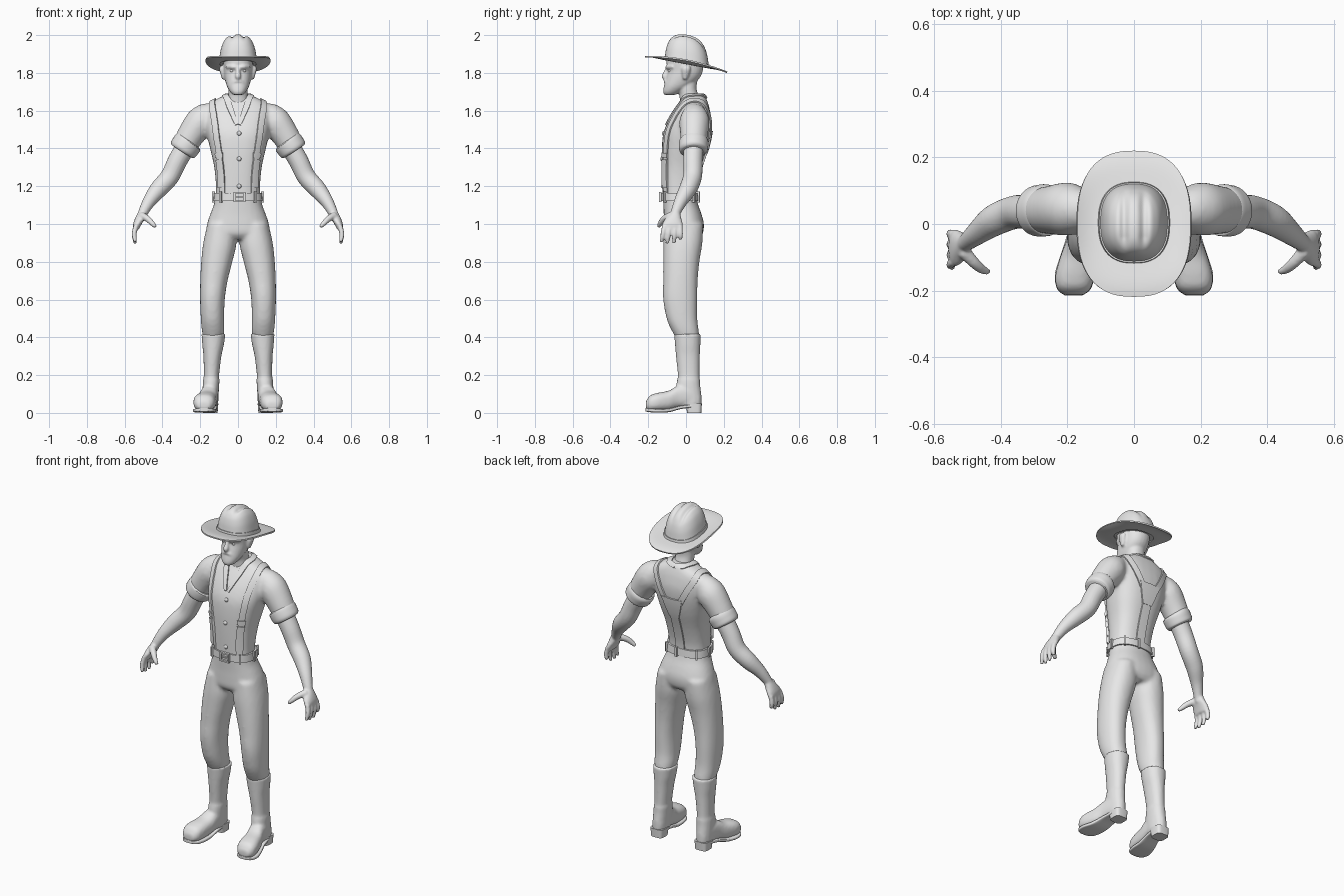
import bpy, bmesh, math
from mathutils import Vector, Matrix
from mathutils.bvhtree import BVHTree

if "Cube" in bpy.data.objects:
    bpy.data.objects.remove(bpy.data.objects["Cube"])

grey = bpy.data.materials.new("plain_grey")
grey.use_nodes = True
grey.diffuse_color = (0.8, 0.8, 0.8, 1)
grey.node_tree.nodes["Principled BSDF"].inputs["Base Color"].default_value = (0.8, 0.8, 0.8, 1)


def dense(rows, k=5):
    """Smoothly interpolate rows of numbers."""
    out = []
    for i in range(len(rows) - 1):
        p0, p1 = rows[max(i - 1, 0)], rows[i]
        p2, p3 = rows[i + 1], rows[min(i + 2, len(rows) - 1)]
        for j in range(k):
            t = j / k
            out.append([0.5 * (2 * b + (c - a) * t + (2 * a - 5 * b + 4 * c - d) * t * t
                               + (3 * b - a - 3 * c + d) * t ** 3)
                        for a, b, c, d in zip(p0, p1, p2, p3)])
    return out + [list(rows[-1])]


def oval(t, power):
    c, s = math.cos(t), math.sin(t)
    return (math.copysign(abs(c) ** (2 / power), c), math.copysign(abs(s) ** (2 / power), s))


def sheet(bm, rings, caps=True):
    loops = [[bm.verts.new(p) for p in ring] for ring in rings]
    n = len(loops[0])
    for a, b in zip(loops, loops[1:]):
        for i in range(n):
            bm.faces.new((a[i], a[(i + 1) % n], b[(i + 1) % n], b[i]))
    if caps:
        bm.faces.new(loops[0][::-1])
        bm.faces.new(loops[-1])


def loft(bm, sections, power=2, n=28):
    rings = []
    for c, u, v in sections:
        pts = [oval(2 * math.pi * i / n, power) for i in range(n)]
        rings.append([c + u * a + v * b for a, b in pts])
    sheet(bm, rings)


def slab(bm, rows, power=2.2, axis="z", k=5):
    """Rows of (height, x0, x1, y0, y1), or (y, x0, x1, z0, z1) for axis y."""
    secs = []
    for h, a0, a1, b0, b1 in (dense(rows, k) if k else rows):
        b = (b0 + b1) / 2
        c = Vector(((a0 + a1) / 2, b, h) if axis == "z" else ((a0 + a1) / 2, h, b))
        v = Vector((0, 1, 0) if axis == "z" else (0, 0, 1)) * (b1 - b0) / 2
        secs.append((c, Vector(((a1 - a0) / 2, 0, 0)), v))
    loft(bm, secs, power)


def centred(rows):
    return [(z, -w, w, y0, y1) for z, w, y0, y1 in rows]


def tube(bm, pts, side=1, n=20):
    """Round tube through (x, y, z, radius)."""
    pts = dense(pts)
    pos = [Vector((p[0] * side, p[1], p[2])) for p in pts]
    secs = []
    for i, p in enumerate(pts):
        t = (pos[min(i + 1, len(pos) - 1)] - pos[max(i - 1, 0)]).normalized()
        u = t.cross(Vector((0, 1, 0))).normalized()
        secs.append((pos[i], u * p[3], u.cross(t) * p[3]))
    loft(bm, secs, 2, n)


def finish(name, bm, voxel=0, smooth=0, mirror=False, thick=0):
    bmesh.ops.recalc_face_normals(bm, faces=bm.faces[:])
    me = bpy.data.meshes.new(name)
    bm.to_mesh(me)
    bm.free()
    me.materials.append(grey)
    for p in me.polygons:
        p.use_smooth = True
    ob = bpy.data.objects.new(name, me)
    bpy.context.scene.collection.objects.link(ob)
    if voxel:
        m = ob.modifiers.new("blend", "REMESH")
        m.mode, m.voxel_size, m.use_smooth_shade = "VOXEL", voxel, True
        m = ob.modifiers.new("soften", "SMOOTH")
        m.factor, m.iterations = 0.5, smooth
    else:
        if thick:
            m = ob.modifiers.new("thickness", "SOLIDIFY")
            m.thickness, m.offset = thick, 0
        m = ob.modifiers.new("crisp", "EDGE_SPLIT")
        m.split_angle = math.radians(42)
    if mirror:
        ob.modifiers.new("mirror", "MIRROR").use_mirror_merge = False
    return ob


# Shirt: torso and both sleeves blended together
bm = bmesh.new()
slab(bm, centred([(1.12, .118, -.122, .05), (1.2, .117, -.125, .055), (1.3, .126, -.128, .08),
                  (1.4, .148, -.128, .112), (1.48, .165, -.12, .13), (1.55, .172, -.092, .135),
                  (1.61, .172, -.055, .125), (1.645, .145, -.03, .115), (1.67, .095, -.02, .105),
                  (1.685, .064, -.015, .1)]), 2.5)
for side in (1, -1):
    tube(bm, [(.13, .045, 1.59, .05), (.165, .045, 1.575, .068), (.2, .045, 1.54, .08),
              (.25, .042, 1.47, .073), (.285, .04, 1.41, .066)], side)
shirt = finish("shirt", bm, .011, 6)

# Rolled sleeve cuffs
bm = bmesh.new()
tube(bm, [(.256, .042, 1.443, .068), (.263, .042, 1.434, .077), (.277, .04, 1.414, .078),
          (.292, .039, 1.393, .075), (.298, .039, 1.384, .064)], n=32)
finish("sleeve_cuffs", bm, mirror=True)

# Arms with hands
bm = bmesh.new()
tube(bm, [(.27, .04, 1.42, .054), (.32, .037, 1.335, .052), (.362, .034, 1.25, .05),
          (.42, .01, 1.185, .047), (.47, -.028, 1.12, .035), (.503, -.055, 1.06, .026),
          (.515, -.06, 1.03, .024)])
slab(bm, [(1.06, .485, .53, -.082, -.032), (1.03, .492, .545, -.108, -.025),
          (1.0, .51, .555, -.126, -.017), (.97, .525, .556, -.124, -.02)])
for y0, y1, tip in ((-.114, -.13, .905), (-.086, -.1, .896), (-.058, -.064, .898), (-.031, -.028, .918)):
    tube(bm, [(.54, y0, .99, .0135), (.55, (y0 + y1) / 2, .945, .013), (.543, y1, tip, .009)])
tube(bm, [(.512, -.08, 1.045, .02), (.48, -.115, 1.028, .017), (.456, -.135, 1.005, .014),
          (.436, -.144, .984, .009)])
finish("arms_and_hands", bm, .006, 3, mirror=True)

# Trousers: hips and both legs
bm = bmesh.new()
slab(bm, centred([(1.15, .12, -.122, .053), (1.1, .129, -.12, .065), (1.05, .148, -.118, .083),
                  (1.0, .164, -.118, .095), (.95, .165, -.115, .09), (.92, .12, -.09, .07)]), 2.3)
for s in (1, -1):
    leg = [(1.0, .02, .162, -.112, .09), (.9, .008, .184, -.12, .087), (.8, .03, .195, -.121, .071),
           (.7, .055, .2, -.121, .062), (.6, .07, .201, -.121, .06), (.5, .073, .197, -.103, .06),
           (.44, .072, .192, -.078, .067), (.4, .078, .184, -.056, .07), (.38, .085, .178, -.05, .065)]
    slab(bm, [(z, s * a, s * b, c, d) for z, a, b, c, d in leg])
finish("trousers", bm, .011, 5)

# Boots, soles and heels
bm = bmesh.new()
slab(bm, [(.418, .066, .193, -.063, .079), (.36, .075, .189, -.058, .076), (.3, .088, .183, -.053, .073),
          (.2, .1, .181, -.043, .071), (.175, .098, .185, -.047, .074), (.14, .1, .187, -.052, .076),
          (.09, .103, .188, -.055, .082), (.04, .105, .187, -.04, .082)])
slab(bm, [(.07, .115, .175, .035, .11), (.03, .105, .187, .03, .15), (-.04, .107, .2, .026, .145),
          (-.09, .112, .218, .014, .118), (-.15, .118, .235, .01, .106), (-.19, .128, .232, .01, .092),
          (-.213, .15, .212, .02, .06)], 2.5, "y")
finish("boots", bm, .008, 3, mirror=True)
bm = bmesh.new()
slab(bm, [(.03, .11, .188, .028, .045), (-.03, .111, .2, .02, .038), (-.09, .114, .219, .004, .024),
          (-.15, .117, .237, .002, .022), (-.195, .13, .23, .004, .024), (-.214, .155, .207, .008, .026)],
     5, "y")
slab(bm, [(0, .108, .185, .006, .081), (.05, .104, .188, -.002, .084)], 4)
finish("soles_and_heels", bm, mirror=True)

# Head with face, ears and neck
bm = bmesh.new()
slab(bm, centred([(1.684, .026, -.115, -.055), (1.7, .042, -.121, -.025), (1.73, .059, -.117, .025),
                  (1.77, .07, -.107, .07), (1.81, .075, -.098, .089), (1.86, .079, -.103, .091),
                  (1.9, .077, -.095, .09), (1.93, .05, -.06, .07)]), 2.2)
slab(bm, centred([(1.77, .05, -.05, .062), (1.72, .052, -.045, .056), (1.68, .052, -.035, .065),
                  (1.63, .062, -.03, .08)]))
tube(bm, [(0, -.096, 1.825, .01), (0, -.108, 1.8, .012), (0, -.114, 1.782, .015), (0, -.11, 1.768, .011)])
for s in (1, -1):
    tube(bm, [(.004, -.1, 1.827, .008), (.03, -.095, 1.832, .011), (.06, -.066, 1.832, .01)], s)
    tube(bm, [(0, -.11, 1.757, .009), (.02, -.104, 1.752, .009), (.036, -.09, 1.735, .008)], s)
    slab(bm, [(1.765, s * .066, s * .084, -.014, .004), (1.785, s * .066, s * .09, -.02, .014),
              (1.82, s * .068, s * .099, -.022, .025), (1.838, s * .07, s * .093, -.012, .018)])
finish("head", bm, .006, 3)
bm = bmesh.new()
bmesh.ops.create_uvsphere(bm, u_segments=16, v_segments=10, radius=.011,
                          matrix=Matrix.Translation((.031, -.084, 1.812)))
finish("eyes", bm, mirror=True)


# Hat: curved tilted brim, creased crown and band
N = 64
circle = [oval(2 * math.pi * i / N, 2.5) for i in range(N)]


def base_z(y):
    return 1.85 - .19 * y


def crown_ring(s, f, grow=1):
    ring = []
    for a, b in circle:
        x, y = a * .104 * s * grow, .004 + b * .118 * math.sqrt(s) * grow
        z = base_z(y) + f * (2.004 - 3.5 * (y + .02) ** 2 - base_z(y))
        fade = min(max((y + .09) / .05, 0), 1)
        z -= .014 * f ** 3 * fade * math.exp(-((abs(x) - .03) / .013) ** 2)
        ring.append((x, y, z))
    return ring


bm = bmesh.new()
rings = []
for j in range(9):
    t = j / 8
    ring = []
    for a, b in circle:
        x, y = a * (.095 + .076 * t), b * (.108 + .11 * t)
        ring.append((x, y, base_z(y) + (.018 - .5 * y * y) * t * t))
    rings.append(ring)
sheet(bm, rings, False)
finish("hat_brim", bm, thick=.008)
bm = bmesh.new()
profile = [(1, 0), (.94, .25), (.87, .5), (.74, .74), (.6, .87), (.48, .94), (.35, .98), (.2, 1), (.06, 1), (.01, 1)]
sheet(bm, [crown_ring(s, f) for s, f in dense(profile, 3)])
finish("hat_crown", bm)
bm = bmesh.new()
sheet(bm, [crown_ring(1, 0, 1.015), crown_ring(.965, .16, 1.015)], False)
finish("hat_band", bm, thick=.005)

# Surface of the shirt, used to lay the straps and collar on it
bpy.context.view_layer.update()
skin = BVHTree.FromObject(shirt, bpy.context.evaluated_depsgraph_get())


def strap(name, pts, lift=.004, mirror=True, thick=.008):
    """Band lying on the shirt through (x, y, z, width)."""
    path = dense(pts, 6)
    pos = [Vector(p[:3]) for p in path]
    bm, last = bmesh.new(), None
    for i, p in enumerate(path):
        loc, nor = skin.find_nearest(pos[i])[:2]
        tangent = pos[min(i + 1, len(pos) - 1)] - pos[max(i - 1, 0)]
        across = tangent.cross(nor).normalized() * p[3] / 2
        row = []
        for k in (-1, 0, 1):
            q, qn = skin.find_nearest(loc + across * k)[:2]
            row.append(bm.verts.new(q + qn * lift))
        if last:
            for k in (0, 1):
                bm.faces.new((last[k], last[k + 1], row[k + 1], row[k]))
        last = row
    return finish(name, bm, mirror=mirror, thick=thick)


# Braces, their adjusters, the back yoke and the collar
W = .034
strap("braces", [(.1, -.13, 1.15, W), (.102, -.13, 1.25, W), (.112, -.13, 1.35, W), (.122, -.12, 1.45, W),
                 (.133, -.09, 1.55, W), (.142, -.03, 1.63, W), (.14, .05, 1.67, W), (.128, .11, 1.62, W),
                 (.1, .14, 1.56, W), (.045, .15, 1.46, W)])
strap("brace_adjusters", [(.112, -.13, 1.35, .044), (.114, -.13, 1.375, .044)], .01)
strap("brace_tails", [(.1, -.13, 1.19, .038), (.102, -.13, 1.25, .038), (.11, -.13, 1.34, .038)], .011)
strap("back_yoke", [(0, .15, 1.49, .13), (0, .14, 1.43, .1), (0, .12, 1.37, .06)], .007, False)
strap("back_brace", [(0, .12, 1.38, .055), (0, .09, 1.28, .055), (0, .06, 1.15, .055)], .004, False)
strap("collar", [(0, .105, 1.68, .03), (.045, .088, 1.68, .03), (.068, .04, 1.682, .03),
                 (.06, -.01, 1.665, .03), (.04, -.055, 1.61, .03), (.008, -.105, 1.525, .016)], .003)

# Shirt buttons
bm = bmesh.new()
for z in (1.48, 1.345, 1.2):
    loc = skin.ray_cast(Vector((.006, -1, z)), Vector((0, 1, 0)))[0]
    bmesh.ops.create_uvsphere(bm, u_segments=16, v_segments=10, radius=1, matrix=Matrix.Translation(loc)
                              @ Matrix.Diagonal((.012, .008, .012, 1)))
finish("shirt_buttons", bm)

# Belt with loops and buckle
bm = bmesh.new()
slab(bm, centred([(1.122, .131, -.131, .066), (1.165, .127, -.131, .062)]), 2.5, k=0)
finish("belt", bm)


def box(bm, centre, size, turn=0):
    bmesh.ops.create_cube(bm, size=1, matrix=Matrix.Translation(centre) @ Matrix.Rotation(turn, 4, "Z")
                          @ Matrix.Diagonal((*size, 1)))


bm = bmesh.new()
for degrees in (-50, 0, 45, 85, 135, 180, 230):
    a, b = oval(math.radians(degrees), 2.5)
    box(bm, (a * .13, -.033 + b * .098, 1.143), (.012, .016, .056), math.atan2(b * 1.3, a) + math.pi / 2)
finish("belt_loops", bm)
bm = bmesh.new()
for s in (-1, 1):
    box(bm, (.008 + s * .026, -.136, 1.143), (.009, .014, .054))
    box(bm, (.008, -.136, 1.143 + s * .023), (.06, .014, .009))
box(bm, (.012, -.137, 1.143), (.045, .01, .007))
finish("belt_buckle", bm)
